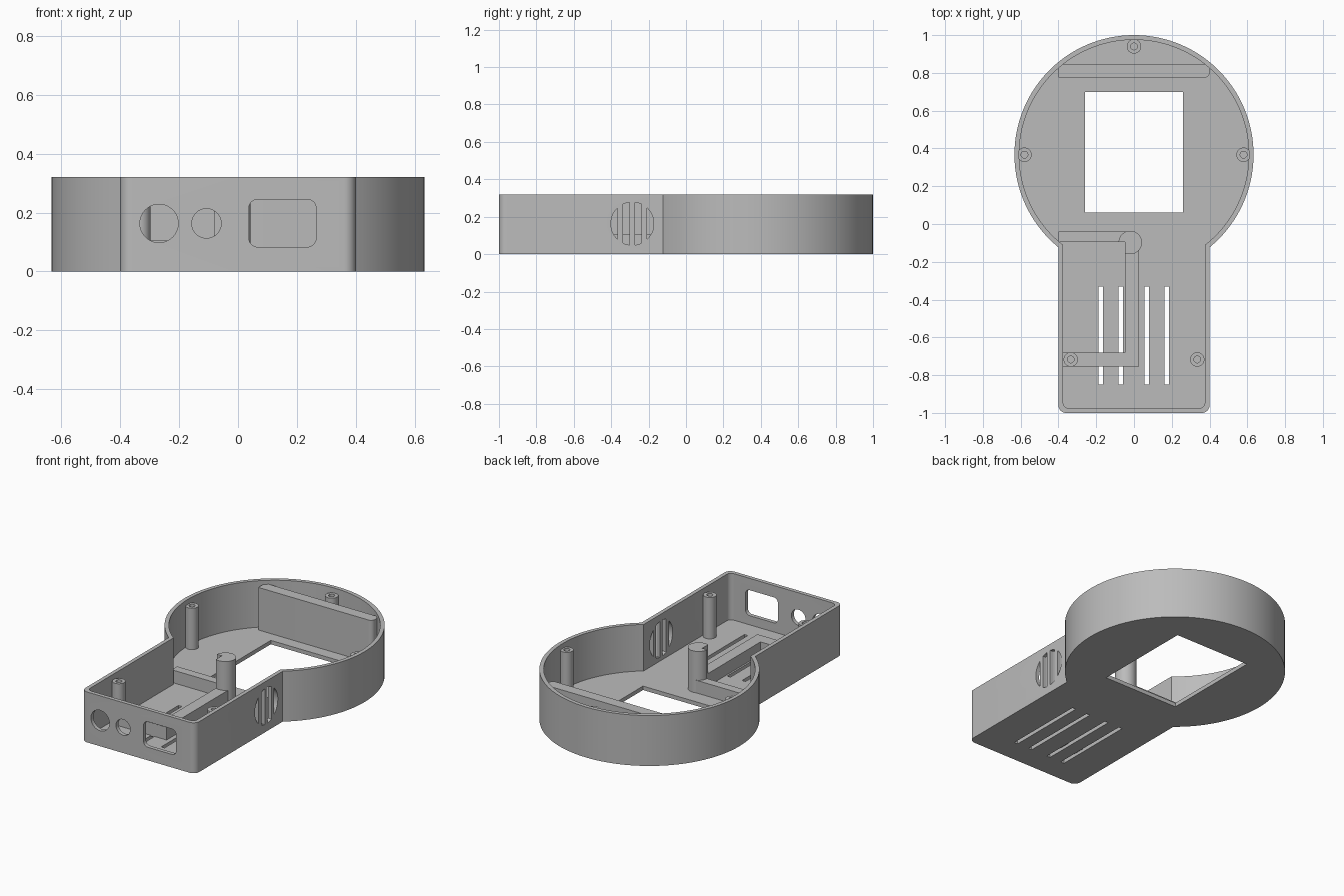
import bpy, bmesh
from math import sin, cos, pi, sqrt, atan2

cube = bpy.data.objects.get("Cube")
if cube:
    bpy.data.objects.remove(cube, do_unlink=True)

HEIGHT, FLOOR, WALL = 0.32, 0.025, 0.025
HEAD_Y, HEAD_R, HANDLE_W = 0.367, 0.633, 0.4
POST_TOP = 0.288

grey = bpy.data.materials.new("plain grey")
grey.use_nodes = True
grey.diffuse_color = (0.5, 0.5, 0.5, 1)
grey.node_tree.nodes["Principled BSDF"].inputs["Base Color"].default_value = (0.5, 0.5, 0.5, 1)


def arc(cx, cy, r, a0, a1, n):
    return [(cx + r * cos(a0 + (a1 - a0) * i / n), cy + r * sin(a0 + (a1 - a0) * i / n))
            for i in range(n + 1)]


def circle(cx, cy, r, n=40):
    return arc(cx, cy, r, 0, 2 * pi, n)[:-1]


def rect(x0, x1, y0, y1, r=0.0):
    if not r:
        return [(x0, y0), (x1, y0), (x1, y1), (x0, y1)]
    centres = [(x1 - r, y1 - r), (x0 + r, y1 - r), (x0 + r, y0 + r), (x1 - r, y0 + r)]
    return [p for i, (cx, cy) in enumerate(centres)
            for p in arc(cx, cy, r, i * pi / 2, (i + 1) * pi / 2, 6)]


def prism(name, pts, h0, h1, axis="Z"):
    """Extrude a flat outline from h0 to h1 along an axis."""
    place = {"Z": lambda p, h: (p[0], p[1], h),
             "Y": lambda p, h: (p[0], h, p[1]),
             "X": lambda p, h: (h, p[0], p[1])}[axis]
    bm = bmesh.new()
    low = [bm.verts.new(place(p, h0)) for p in pts]
    top = [bm.verts.new(place(p, h1)) for p in pts]
    bm.faces.new(low)
    bm.faces.new(top)
    for i in range(len(pts)):
        j = (i + 1) % len(pts)
        bm.faces.new((low[i], low[j], top[j], top[i]))
    bmesh.ops.recalc_face_normals(bm, faces=bm.faces)
    mesh = bpy.data.meshes.new(name)
    bm.to_mesh(mesh)
    bm.free()
    mesh.materials.append(grey)
    obj = bpy.data.objects.new(name, mesh)
    bpy.context.collection.objects.link(obj)
    return obj


def select(obj):
    bpy.ops.object.select_all(action="DESELECT")
    obj.select_set(True)
    bpy.context.view_layer.objects.active = obj


def cut(obj, *cutter_args):
    tool = prism("cutter", *cutter_args)
    tool.hide_render = True
    select(obj)
    mod = obj.modifiers.new("cut", "BOOLEAN")
    mod.operation, mod.solver, mod.object = "DIFFERENCE", "EXACT", tool
    bpy.ops.object.modifier_apply(modifier=mod.name)
    bpy.data.objects.remove(tool, do_unlink=True)


def smooth(obj):
    select(obj)
    bpy.ops.object.shade_smooth_by_angle(angle=0.5)


def outline(inset, corner):
    """Round head joined to a straight handle."""
    r, w, end = HEAD_R - inset, HANDLE_W - inset, -1 + inset
    a = atan2(-sqrt(r * r - w * w), w)
    return (arc(0, HEAD_Y, r, a, pi - a, 96)
            + arc(-w + corner, end + corner, corner, pi, 1.5 * pi, 8)
            + arc(w - corner, end + corner, corner, 1.5 * pi, 2 * pi, 8))


# Hollow housing, open at the top
housing = prism("housing", outline(0, 0.04), 0, HEIGHT)
cut(housing, outline(WALL, 0.03), FLOOR, HEIGHT + 0.1)

# Floor window and vent slots
cut(housing, rect(-0.26, 0.26, 0.06, 0.70), -0.1, 0.1)
for x in (-0.175, -0.07, 0.067, 0.173):
    cut(housing, rect(x - 0.012, x + 0.012, -0.85, -0.33), -0.1, 0.1)

# Connector openings in the front wall
for shape in (circle(-0.268, 0.163, 0.065), circle(-0.107, 0.163, 0.05),
              rect(0.037, 0.265, 0.083, 0.245, 0.03)):
    cut(housing, shape, -1.1, -0.9, "Y")

# Round grille in one side wall, made of upright slots
GR, GY, GZ, BAR = 0.115, -0.287, 0.163, 0.027
slot = (2 * GR - 3 * BAR) / 4
for i in range(4):
    lo = -GR + i * (slot + BAR) + 0.0005
    us = [lo + (slot - 0.001) * k / 8 for k in range(9)]
    half = [sqrt(GR * GR - u * u) for u in us]
    pts = [(GY + u, GZ - h) for u, h in zip(us, half)]
    pts += [(GY + u, GZ + h) for u, h in reversed(list(zip(us, half)))]
    cut(housing, pts, 0.3, 0.5, "X")
smooth(housing)

# Screw posts with blind holes
base = FLOOR - 0.005
posts = {"head_post": (0, 0.94), "left_post": (0.58, HEAD_Y), "right_post": (-0.58, HEAD_Y),
         "handle_left_post": (0.335, -0.717), "handle_right_post": (-0.335, -0.717)}
for name, (x, y) in posts.items():
    post = prism(name, circle(x, y, 0.038, 32), base, POST_TOP)
    cut(post, circle(x, y, 0.018, 24), 0.1, HEIGHT)
    smooth(post)

# Low rib around the battery bay
prism("bay_rib", [(-0.4, -0.04), (-0.02, -0.04), (0.027, -0.1), (0.027, -0.755),
                  (-0.385, -0.755), (-0.385, -0.68), (-0.047, -0.68),
                  (-0.047, -0.095), (-0.4, -0.095)], base, 0.105)

# Tall column at the bay corner, notched to follow the bay
column = prism("bay_column", circle(-0.02, -0.098, 0.062), base, POST_TOP)
cut(column, rect(-0.2, -0.047, -0.3, -0.095), FLOOR, HEIGHT)
smooth(column)

# Upright plate across the head
plate = prism("head_plate", [(-0.4, 0.775)] + arc(0.375, 0.8, 0.025, -pi / 2, 0, 6)
              + [(0.4, 0.83), (0.385, 0.845), (-0.385, 0.845), (-0.4, 0.83)], base, 0.295)
smooth(plate)
